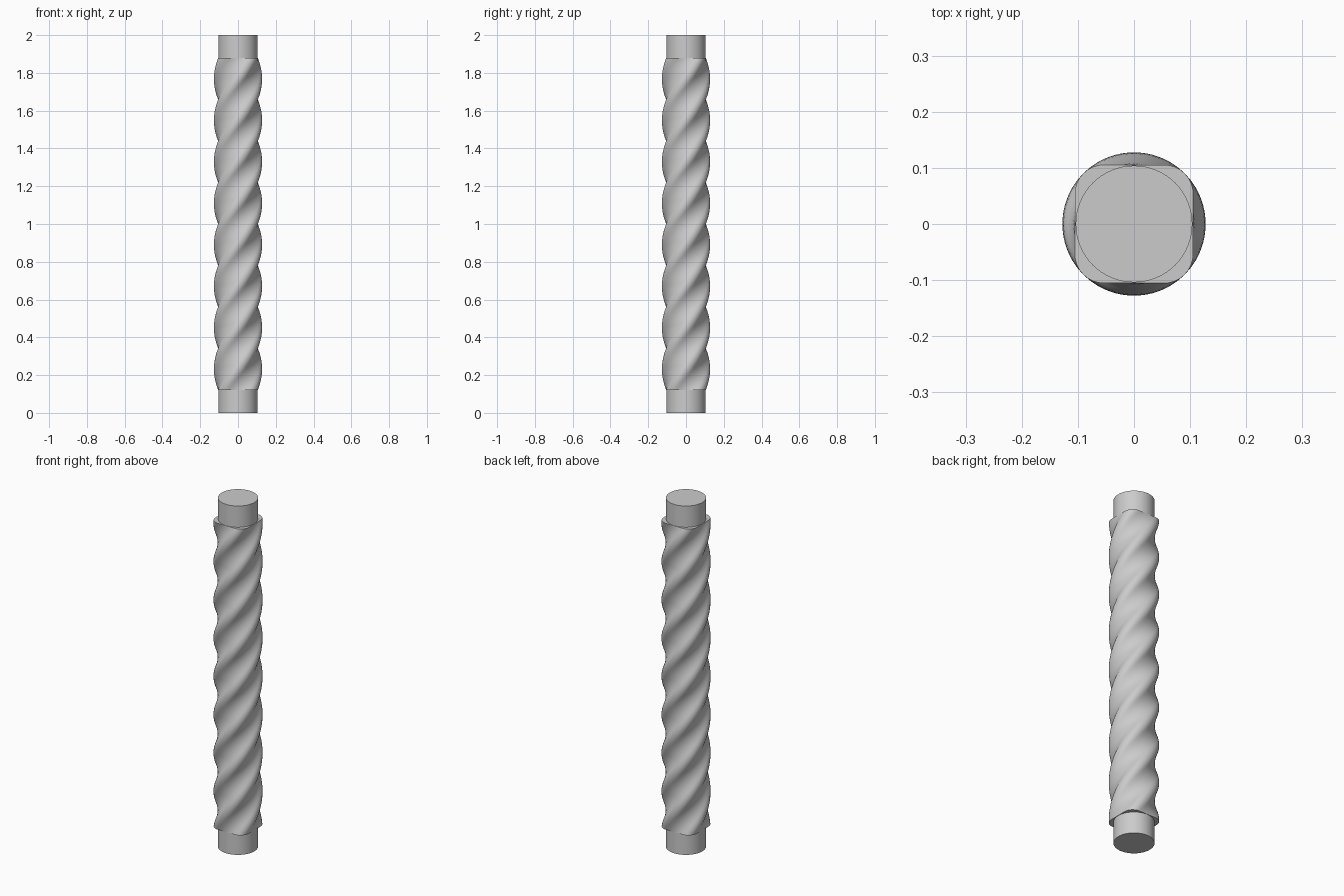
import bpy, bmesh
from math import pi, cos, sin, radians
from mathutils import Matrix, Vector

cube = bpy.data.objects.get("Cube")
if cube:
    bpy.data.objects.remove(cube, do_unlink=True)

HEIGHT = 2.0
END = 0.122          # length of each plain end
ROD_RADIUS = 0.104
HALF = 0.1055        # half width of the rounded square
CORNER = 0.052       # its corner radius
TWIST = 4 * pi       # two full turns
STEPS = 192

grey = bpy.data.materials.new("plain grey")
grey.use_nodes = True
colour = (0.6, 0.6, 0.6, 1)
grey.diffuse_color = colour
grey.node_tree.nodes["Principled BSDF"].inputs["Base Color"].default_value = colour


def finish(bm, name):
    bmesh.ops.recalc_face_normals(bm, faces=bm.faces)
    mesh = bpy.data.meshes.new(name)
    bm.to_mesh(mesh)
    bm.free()
    mesh.materials.append(grey)
    obj = bpy.data.objects.new(name, mesh)
    bpy.context.collection.objects.link(obj)
    bpy.ops.object.select_all(action='DESELECT')
    obj.select_set(True)
    bpy.context.view_layer.objects.active = obj
    bpy.ops.object.shade_smooth_by_angle(angle=radians(35))
    return obj


def rounded_square(arc_steps=8, flat_steps=6):
    """Outline with arcs at the corners and subdivided flats."""
    inner = HALF - CORNER
    points = []
    for k in range(4):
        turn = Matrix.Rotation(k * pi / 2, 3, 'Z')
        for i in range(arc_steps + 1):
            a = pi / 2 * i / arc_steps
            points.append(turn @ Vector((inner + CORNER * cos(a), inner + CORNER * sin(a), 0)))
        for i in range(1, flat_steps):
            points.append(turn @ Vector((inner * (1 - 2 * i / flat_steps), HALF, 0)))
    return points


# Twisted shaft: the outline turns as it rises
bm = bmesh.new()
outline = rounded_square()
rings = []
for s in range(STEPS + 1):
    t = s / STEPS
    turn = Matrix.Rotation(TWIST * t, 3, 'Z')
    lift = Vector((0, 0, END + t * (HEIGHT - 2 * END)))
    rings.append([bm.verts.new(turn @ p + lift) for p in outline])
for low, high in zip(rings, rings[1:]):
    for i in range(len(low)):
        bm.faces.new((low[i - 1], low[i], high[i], high[i - 1]))
bm.faces.new(rings[0])
bm.faces.new(rings[-1])
finish(bm, "twisted_shaft")

# Plain round ends
for name, z in (("bottom_end", END / 2), ("top_end", HEIGHT - END / 2)):
    bm = bmesh.new()
    bmesh.ops.create_cone(bm, cap_ends=True, segments=64, radius1=ROD_RADIUS,
                          radius2=ROD_RADIUS, depth=END,
                          matrix=Matrix.Translation((0, 0, z)))
    finish(bm, name)
